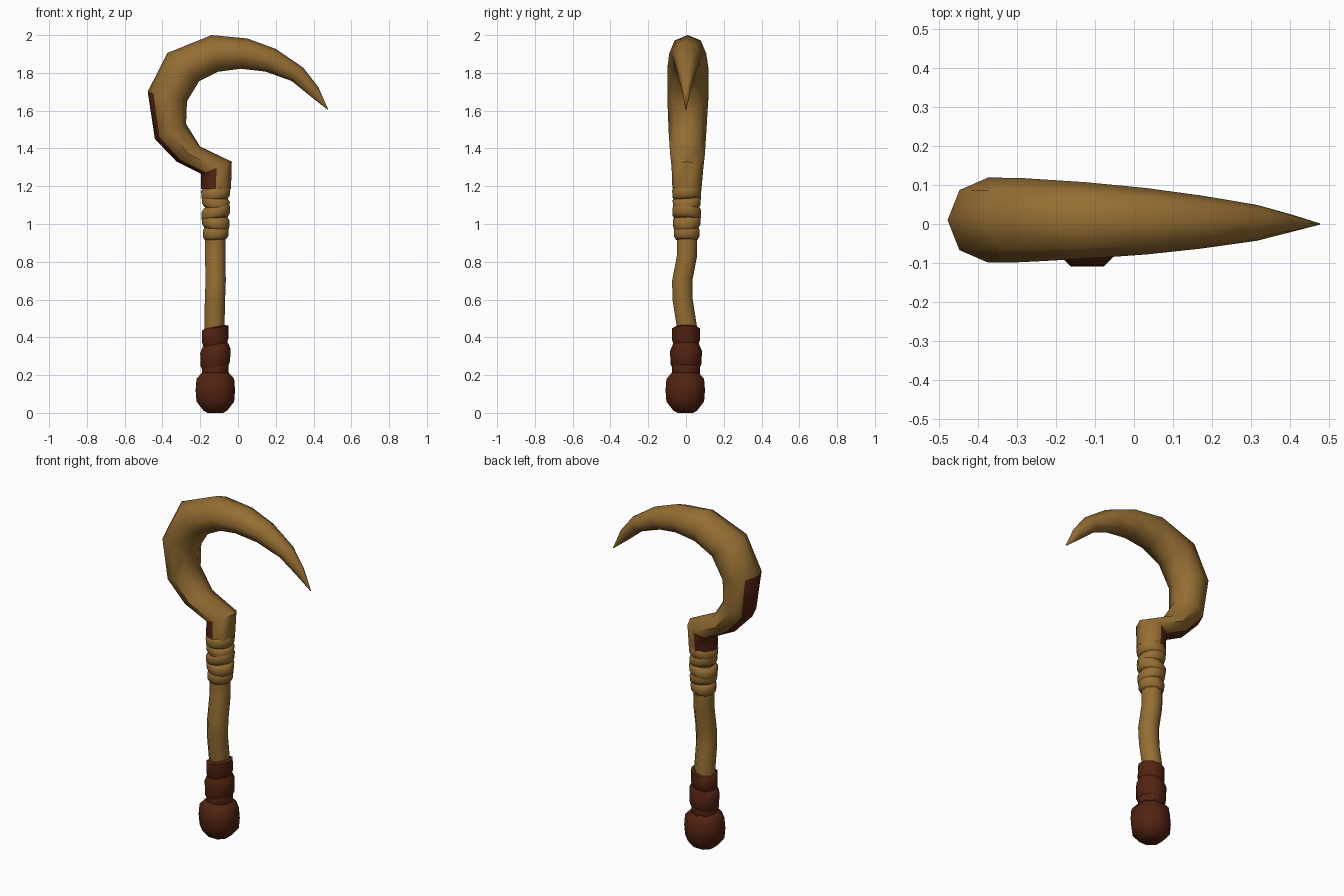
import bpy, math
from mathutils import Vector

if "Cube" in bpy.data.objects:
    bpy.data.objects.remove(bpy.data.objects["Cube"])


def material(name, rgb):
    m = bpy.data.materials.new(name)
    m.diffuse_color = (*rgb, 1)
    m.use_nodes = True
    m.node_tree.nodes["Principled BSDF"].inputs["Base Color"].default_value = m.diffuse_color
    return m


TAN = material("tan wood", (0.30, 0.155, 0.033))
BROWN = material("dark brown leather", (0.085, 0.017, 0.006))
AX = -0.118  # handle axis x


def loft(name, rings, mats, rule=None, angle=40):
    """Skin equal-sized rings of points and cap both ends."""
    n = len(rings[0])
    verts = [p for r in rings for p in r]
    faces, keys = [], []
    for s in range(len(rings) - 1):
        for k in range(n):
            a, b = s * n + k, s * n + (k + 1) % n
            faces.append((a, b, b + n, a + n))
            keys.append((s, k))
    faces += [tuple(range(n))[::-1], tuple(range(len(verts) - n, len(verts)))]
    keys += [(-1, -1), (-1, -1)]
    me = bpy.data.meshes.new(name)
    me.from_pydata(verts, [], faces)
    for m in mats:
        me.materials.append(m)
    if rule:
        for p, key in zip(me.polygons, keys):
            p.material_index = int(rule(*key))
    ob = bpy.data.objects.new(name, me)
    bpy.context.collection.objects.link(ob)
    bpy.ops.object.select_all(action='DESELECT')
    ob.select_set(True)
    bpy.context.view_layer.objects.active = ob
    bpy.ops.object.mode_set(mode='EDIT')
    bpy.ops.mesh.select_all(action='SELECT')
    bpy.ops.mesh.normals_make_consistent(inside=False)
    bpy.ops.object.mode_set(mode='OBJECT')
    bpy.ops.object.shade_smooth_by_angle(angle=math.radians(angle))
    return ob


def disc(x, y, z, r, n=8, tilt_x=0.0, tilt_y=0.0, ry=None):
    """Horizontal ring, optionally slanted across x and y."""
    pts = []
    for k in range(n):
        a = 2 * math.pi * (k + 0.5) / n
        dx, dy = r * math.cos(a), (ry or r) * math.sin(a)
        pts.append(Vector((x + dx, y + dy, z + dx * tilt_x + dy * tilt_y)))
    return pts


# Hooked blade: outer x,z / inner x,z / half thickness / y centre
stations = [
    (0.477, 1.608, 0.473, 1.606, 0.002, 0.0),
    (0.425, 1.725, 0.385, 1.675, 0.022, 0.002),
    (0.345, 1.828, 0.285, 1.757, 0.046, 0.003),
    (0.20, 1.927, 0.145, 1.807, 0.068, 0.005),
    (0.05, 1.982, 0.015, 1.822, 0.085, 0.007),
    (-0.14, 2.0, -0.105, 1.806, 0.098, 0.009),
    (-0.375, 1.905, -0.205, 1.757, 0.108, 0.01),
    (-0.478, 1.70, -0.27, 1.65, 0.109, 0.01),
    (-0.44, 1.45, -0.275, 1.53, 0.100, 0.008),
    (-0.325, 1.33, -0.20, 1.41, 0.092, 0.008),
    (-0.195, 1.265, -0.033, 1.33, 0.084, 0.008),
    (-0.197, 1.185, -0.037, 1.185, 0.077, 0.005),
]
rings = []
for ox, oz, ix, iz, h, y in stations:
    ring = []
    for k in range(8):
        a = math.pi / 4 * k
        t = (1 - math.cos(a)) / 2
        ring.append((ox + (ix - ox) * t, y + h * math.sin(a), oz + (iz - oz) * t))
    rings.append(ring)


def blade_colour(s, k):
    # dark backing on the lower outer spine and the outer half of the socket
    if s == 10:
        return k in (0, 1, 6, 7)
    return s in (7, 8, 9) and k in (0, 7)


loft("hooked_blade", rings, [TAN, BROWN], blade_colour, 50)

# Slanted cord wraps under the blade
wraps = [(1.165, 0.080, 0.10, 0.05), (1.115, 0.077, -0.22, 0.10), (1.06, 0.079, 0.22, -0.08),
         (1.01, 0.076, -0.15, 0.1), (0.953, 0.071, 0.06, 0.0)]
for i, (z, r, tx, ty) in enumerate(wraps):
    prof = [(-0.036, 0.82), (-0.02, 0.97), (0.015, 1.0), (0.034, 0.84)]
    loft(f"cord_wrap_{i + 1}",
         [disc(AX, 0.004, z + dz, r * f, 12, tx, ty) for dz, f in prof], [TAN], angle=60)

# Crooked wooden shaft
path = [(-0.125, 0.005, 0.40), (-0.125, 0.004, 0.46), (-0.122, -0.018, 0.60), (-0.118, -0.020, 0.70),
        (-0.121, 0.005, 0.83), (-0.121, 0.006, 0.92), (AX, 0.004, 1.18)]
loft("shaft", [disc(x, y, z, 0.058) for x, y, z in path], [TAN], angle=60)

# Leather grip with three bulging turns
for i, (z, h, r, tx) in enumerate([(0.41, 0.055, 0.077, 0.18), (0.295, 0.075, 0.085, 0.16),
                                   (0.225, 0.05, 0.075, 0.12)]):
    prof = [(-h, 0.75), (-h * 0.45, 0.97), (h * 0.45, 0.99), (h * 0.9, 0.82)]
    if i == 0:
        prof = [(-h, 0.82), (-h * 0.4, 0.97), (h * 0.7, 0.95), (h * 0.85, 0.7)]
    loft(f"grip_turn_{i + 1}",
         [disc(AX - 0.002, 0, z + dz, r * f, 10, tx) for dz, f in prof], [BROWN], angle=60)

# Rounded pommel
prof = [(0.0, 0.045), (0.012, 0.068), (0.06, 0.108), (0.12, 0.113), (0.18, 0.108), (0.215, 0.075)]
loft("pommel", [disc(-0.12, -0.004, z, r) for z, r in prof], [BROWN], angle=60)
